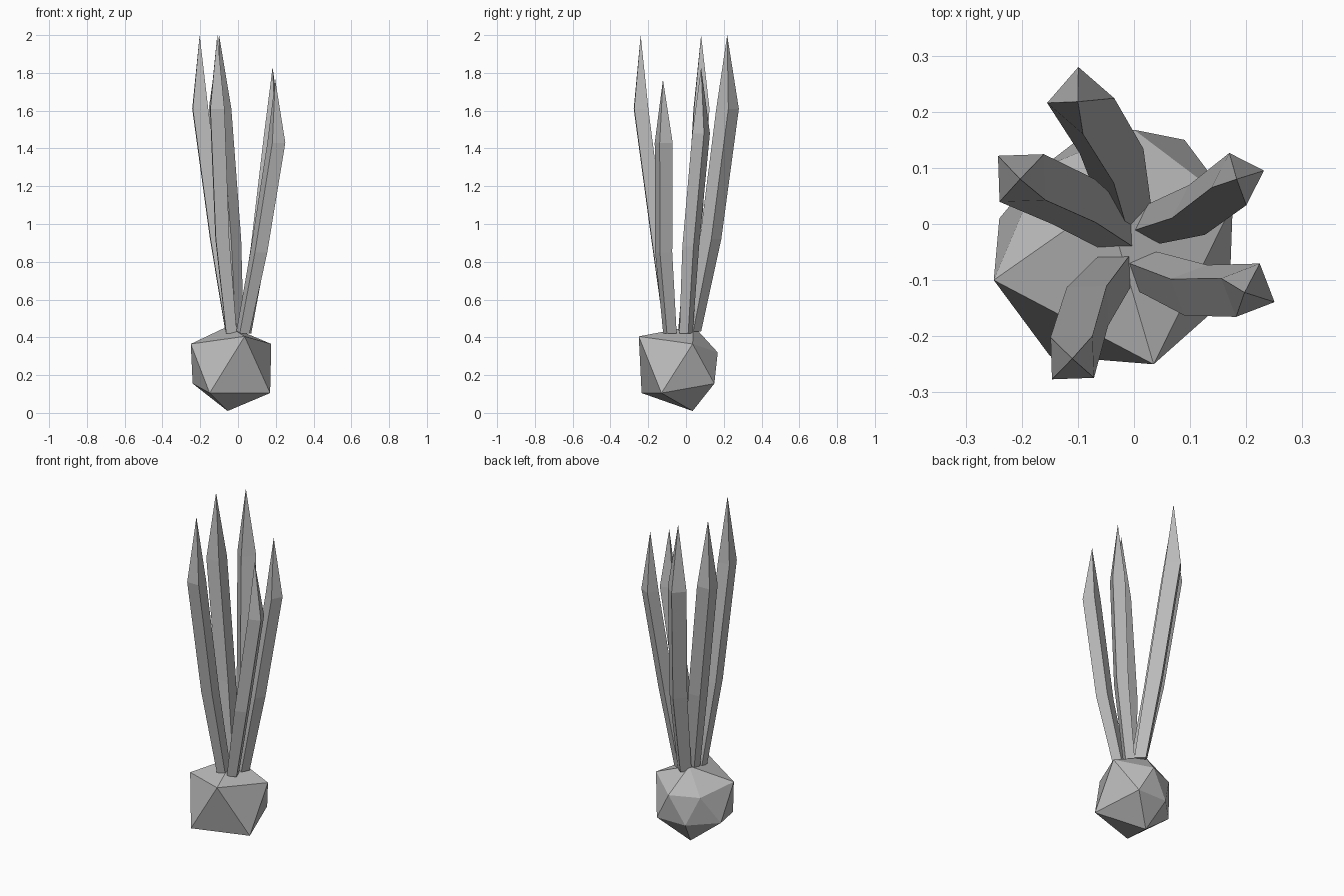
import bpy
import bmesh
from math import cos, sin, radians, pi

if "Cube" in bpy.data.objects:
    bpy.data.objects.remove(bpy.data.objects["Cube"], do_unlink=True)

GREY = (0.5, 0.5, 0.5, 1)
grey = bpy.data.materials.new("plain grey")
grey.use_nodes = True
grey.diffuse_color = GREY
grey.node_tree.nodes["Principled BSDF"].inputs["Base Color"].default_value = GREY


def finish(bm, name):
    """Turn a bmesh into a flat shaded grey object."""
    bmesh.ops.recalc_face_normals(bm, faces=bm.faces)
    mesh = bpy.data.meshes.new(name)
    bm.to_mesh(mesh)
    bm.free()
    mesh.materials.append(grey)
    obj = bpy.data.objects.new(name, mesh)
    bpy.context.collection.objects.link(obj)
    return obj


def make_bulb():
    """Uneven twenty-sided bulb: pole, two rings of five, pole."""
    points = [
        (-.055, .035, .01), (-.05, .04, .46),
        # lower ring
        (.17, -.13, .105), (-.15, -.235, .105), (-.24, .01, .155),
        (-.1, .15, .155), (.09, .15, .155),
        # upper ring
        (.035, -.25, .405), (-.25, -.1, .365), (-.165, .1, .32),
        (0, .168, .32), (.176, .035, .365),
    ]
    bm = bmesh.new()
    for p in points:
        bm.verts.new(p)
    bmesh.ops.convex_hull(bm, input=bm.verts)
    finish(bm, "bulb")


def make_leaf(name, base, middle, shoulder, tip, radius, turn):
    """Square stalk through three rings, closed by a long pointed tip."""
    bm = bmesh.new()
    rings = []
    for (x, y, z), scale in ((base, .75), (middle, .95), (shoulder, 1)):
        r = radius * scale
        angles = [radians(turn) + i * pi / 2 for i in range(4)]
        rings.append([bm.verts.new((x + r * cos(a), y + r * sin(a), z))
                      for a in angles])
    apex = bm.verts.new(tip)
    bm.faces.new(rings[0])
    for i in range(4):
        j = (i + 1) % 4
        for low, high in zip(rings, rings[1:]):
            bm.faces.new((low[i], low[j], high[j], high[i]))
        bm.faces.new((rings[-1][i], rings[-1][j], apex))
    finish(bm, name)


make_bulb()
make_leaf("back_leaf", (-.015, .035, .43), (-.04, .13, .92),
          (-.095, .22, 1.61), (-.1, .218, 2), .06, 4)
make_leaf("right_leaf", (-.035, -.01, .43), (-.108, .04, .92),
          (-.2, .082, 1.61), (-.203, .08, 2), .058, 47)
make_leaf("front_leaf", (-.035, -.085, .42), (-.083, -.147, .92),
          (-.11, -.238, 1.61), (-.11, -.24, 2), .053, 47)
make_leaf("left_front_leaf", (.025, -.085, .42), (.11, -.118, .85),
          (.203, -.118, 1.43), (.197, -.122, 1.765), .052, 66)
make_leaf("left_back_leaf", (.035, 0, .42), (.112, .025, .88),
          (.185, .08, 1.48), (.183, .08, 1.83), .049, 18)
